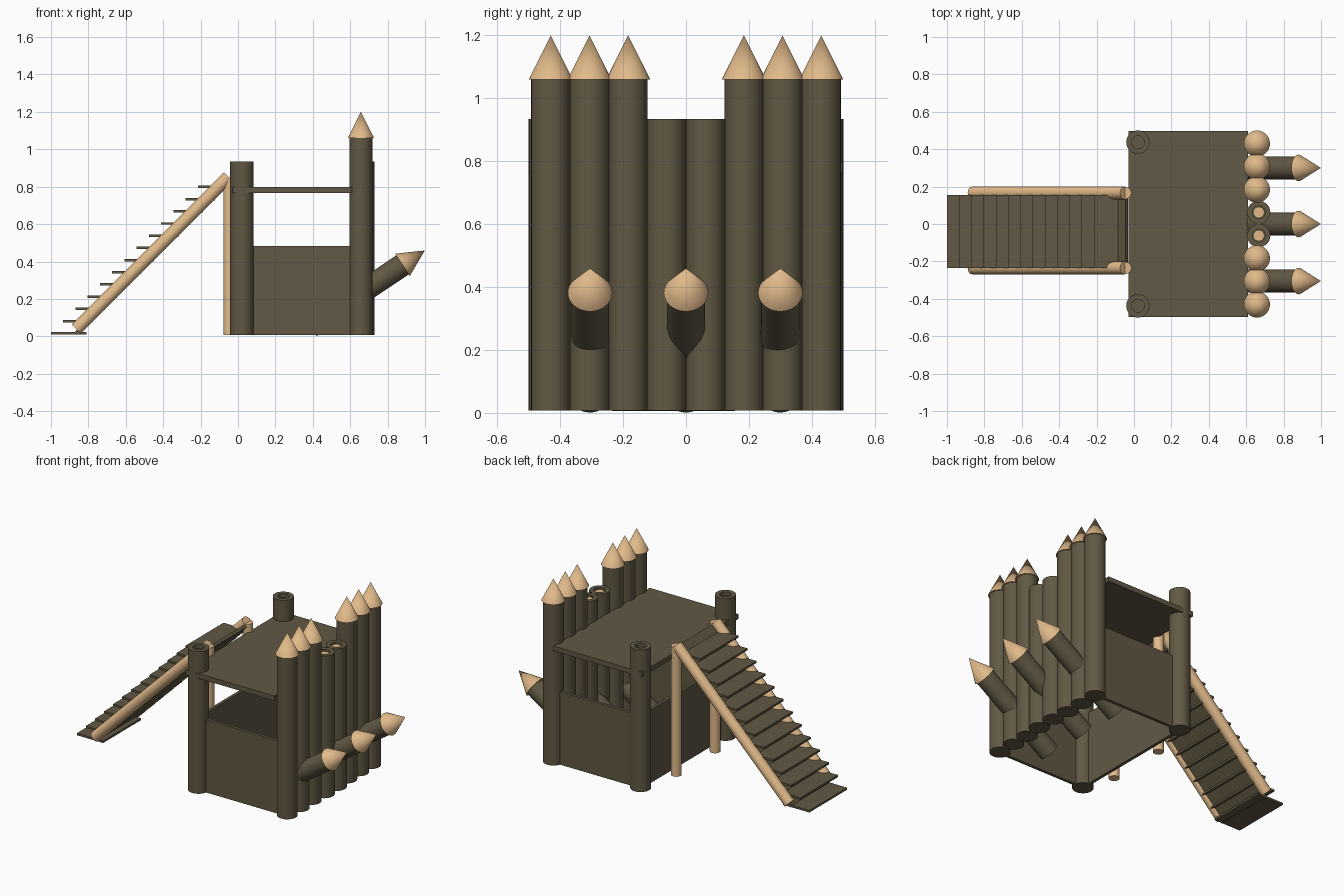
import bpy, bmesh, math
from mathutils import Vector

if "Cube" in bpy.data.objects:
    bpy.data.objects.remove(bpy.data.objects["Cube"])


def material(name, rgb):
    m = bpy.data.materials.new(name)
    m.diffuse_color = (*rgb, 1)
    m.use_nodes = True
    m.node_tree.nodes["Principled BSDF"].inputs["Base Color"].default_value = m.diffuse_color
    return m


DARK = material("dark_wood", (0.122, 0.099, 0.058))
TAN = material("light_wood", (0.75, 0.49, 0.255))


def finish(name, bm, mat, smooth=False):
    me = bpy.data.meshes.new(name)
    bm.to_mesh(me)
    bm.free()
    me.materials.append(mat)
    ob = bpy.data.objects.new(name, me)
    bpy.context.collection.objects.link(ob)
    if smooth:
        bpy.ops.object.select_all(action='DESELECT')
        ob.select_set(True)
        bpy.context.view_layer.objects.active = ob
        bpy.ops.object.shade_smooth_by_angle(angle=math.radians(40))
    return ob


def rod(name, a, b, r1, r2, mat, recess=0.0):
    """Tapered round rod from a to b, optionally with a hollowed top end."""
    a, b = Vector(a), Vector(b)
    d = b - a
    bm = bmesh.new()
    bmesh.ops.create_cone(bm, cap_ends=True, segments=32, radius1=r1, radius2=r2, depth=d.length)
    if recess:
        top = [f for f in bm.faces if f.normal.z > 0.9]
        bmesh.ops.inset_individual(bm, faces=top, thickness=r1 * 0.45)
        ext = bmesh.ops.extrude_discrete_faces(bm, faces=top)
        for f in ext["faces"]:
            bmesh.ops.translate(bm, verts=f.verts, vec=(0, 0, -recess))
    bmesh.ops.transform(bm, matrix=d.to_track_quat('Z', 'Y').to_matrix().to_4x4(), verts=bm.verts)
    bmesh.ops.translate(bm, verts=bm.verts, vec=(a + b) / 2)
    return finish(name, bm, mat, True)


def box(name, lo, hi, mat):
    bm = bmesh.new()
    bmesh.ops.create_cube(bm, size=1)
    for v in bm.verts:
        v.co = [lo[i] + (v.co[i] + 0.5) * (hi[i] - lo[i]) for i in range(3)]
    return finish(name, bm, mat)


# Pointed palisade logs, short middle logs and plain corner posts
BASE = 0.007
for s, side in ((-1, "front"), (1, "back")):
    for i, y in enumerate((0.184, 0.307, 0.43)):
        rod(f"{side}_palisade_log_{i}", (0.657, s * y, BASE), (0.657, s * y, 1.06), 0.062, 0.062, DARK)
        rod(f"{side}_palisade_tip_{i}", (0.657, s * y, 1.06), (0.657, s * y, 1.2), 0.07, 0, TAN)
    rod(f"{side}_short_log", (0.667, s * 0.062, BASE), (0.667, s * 0.062, 0.935), 0.062, 0.062, DARK, 0.025)
    rod(f"{side}_short_log_core", (0.667, s * 0.062, 0.90), (0.667, s * 0.062, 0.923), 0.03, 0.03, TAN)
    rod(f"{side}_corner_post", (0.021, s * 0.4375, BASE), (0.021, s * 0.4375, 0.935), 0.0625, 0.0625, DARK, 0.025)
    # Low side wall
    box(f"{side}_wall", (0.02, s * 0.4375 - 0.01, BASE), (0.655, s * 0.4375 + 0.01, 0.483), DARK)

# Low wall behind the stairs, and the upper platform
box("stair_side_wall", (0.01, -0.4375, BASE), (0.03, 0.4375, 0.483), DARK)
box("platform", (-0.03, -0.497, 0.765), (0.61, 0.497, 0.797), DARK)

# Slanted defensive stakes through the palisade
for i, y in enumerate((-0.305, 0, 0.3)):
    rod(f"slanted_stake_{i}", (0.387, y, 0.052), (0.88, y, 0.382), 0.061, 0.061, DARK)
    rod(f"slanted_stake_tip_{i}", (0.88, y, 0.382), (0.999, y, 0.459), 0.071, 0, TAN)

# Stair rails with their uprights
for y, side in ((-0.235, "front"), (0.166, "back")):
    rod(f"{side}_stair_rail", (-0.865, y, 0.038), (-0.05, y, 0.853), 0.034, 0.034, TAN)
    rod(f"{side}_stair_upright", (-0.046, y, BASE), (-0.046, y, 0.85), 0.032, 0.032, TAN)

# Sloping board that closes the underside of the stairs
bm = bmesh.new()
profile = ((-0.862, 0.006), (-0.032, 0.832), (-0.046, 0.846), (-0.876, 0.02))
f = bm.faces.new([bm.verts.new((x, -0.235, z)) for x, z in profile])
ext = bmesh.ops.extrude_face_region(bm, geom=[f])
bmesh.ops.translate(bm, vec=(0, 0.391, 0),
                    verts=[g for g in ext["geom"] if isinstance(g, bmesh.types.BMVert)])
bmesh.ops.recalc_face_normals(bm, faces=bm.faces)
finish("stair_back_board", bm, DARK)

# Stair treads
for i in range(13):
    x, z = -1 + 0.0655 * i, 0.01 + 0.0652 * i
    depth = 0.19 if i == 0 else 0.157
    box(f"stair_tread_{i}", (x, -0.235, z), (x + depth, 0.156, z + 0.013), DARK)
